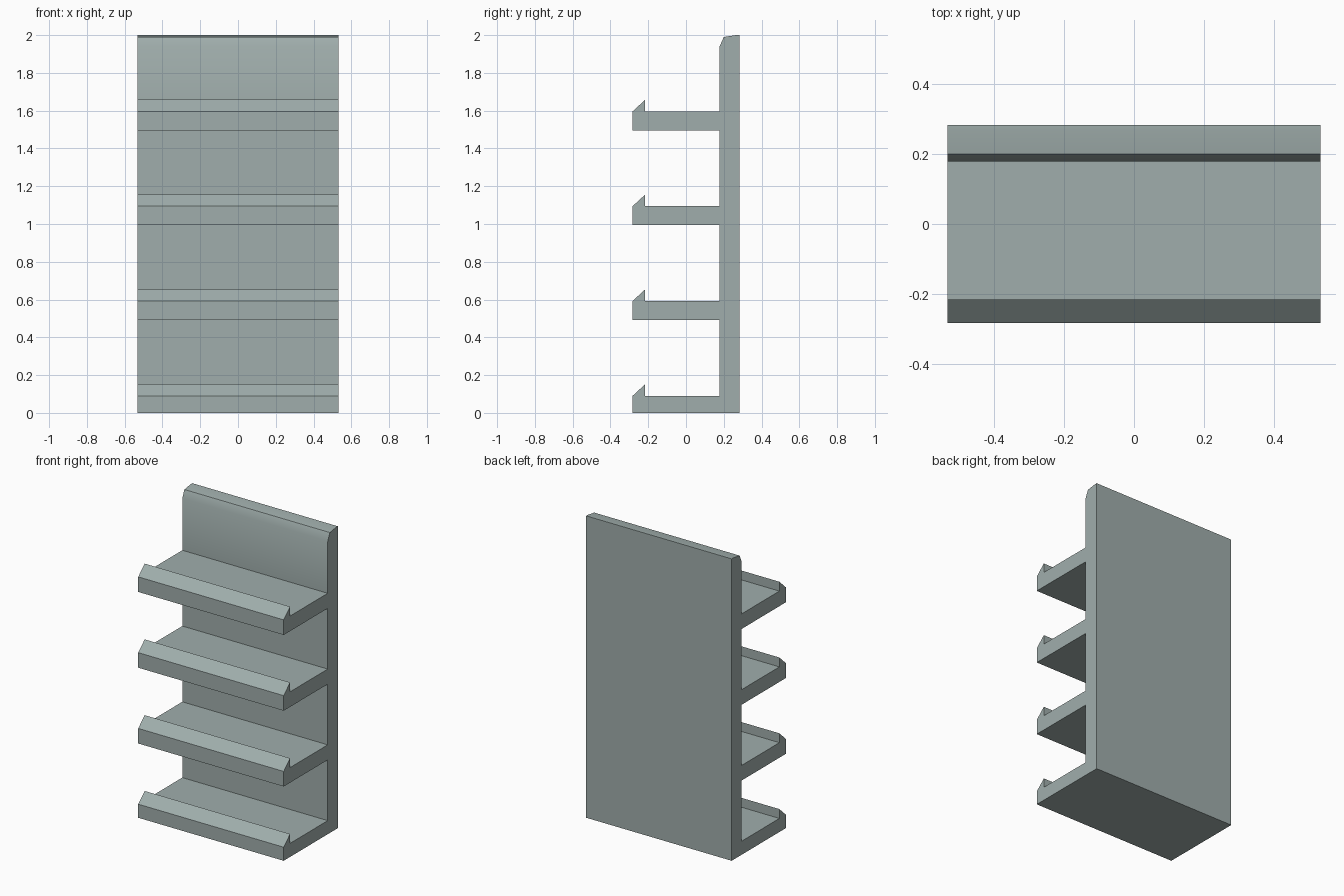
import bpy, bmesh, math

if "Cube" in bpy.data.objects:
    bpy.data.objects.remove(bpy.data.objects["Cube"])

HALF_W = 0.533          # half width along x
FRONT, BACK = -0.283, 0.283
PANEL = 0.178           # front face of the back panel
LIP = -0.216            # inner face of the shelf lips
PITCH, THICK, LIP_H = 0.502, 0.10, 0.062

# Side profile (y, z): back panel edge, then each shelf from bottom to top
profile = [(BACK, 0.0)]
for i in range(4):
    top = 0.09 + i * PITCH
    bottom = max(0.0, top - THICK)
    if i:
        profile.append((PANEL, bottom))
    profile += [(FRONT, bottom), (FRONT, top), (LIP, top + LIP_H),
                (LIP, top), (PANEL, top)]
# Bevelled top of the back panel
profile += [(PANEL, 1.94), (0.20, 1.99), (0.265, 2.0), (BACK, 2.0)]

# Extrude the profile across the width
bm = bmesh.new()
side = bm.faces.new([bm.verts.new((-HALF_W, y, z)) for y, z in profile])
ext = bmesh.ops.extrude_face_region(bm, geom=[side], use_keep_orig=True)
moved = [v for v in ext["geom"] if isinstance(v, bmesh.types.BMVert)]
bmesh.ops.translate(bm, verts=moved, vec=(2 * HALF_W, 0, 0))
bmesh.ops.recalc_face_normals(bm, faces=bm.faces)

mesh = bpy.data.meshes.new("shelf_rack")
bm.to_mesh(mesh)
bm.free()
rack = bpy.data.objects.new("shelf_rack", mesh)
bpy.context.collection.objects.link(rack)

# Single grey-green colour
mat = bpy.data.materials.new("grey_green")
mat.diffuse_color = (0.352, 0.423, 0.413, 1.0)
mat.use_nodes = True
mat.node_tree.nodes["Principled BSDF"].inputs["Base Color"].default_value = mat.diffuse_color
mesh.materials.append(mat)

# Soft shading on the shallow top bevel, sharp elsewhere
bpy.context.view_layer.objects.active = rack
rack.select_set(True)
bpy.ops.object.shade_smooth_by_angle(angle=math.radians(30))
